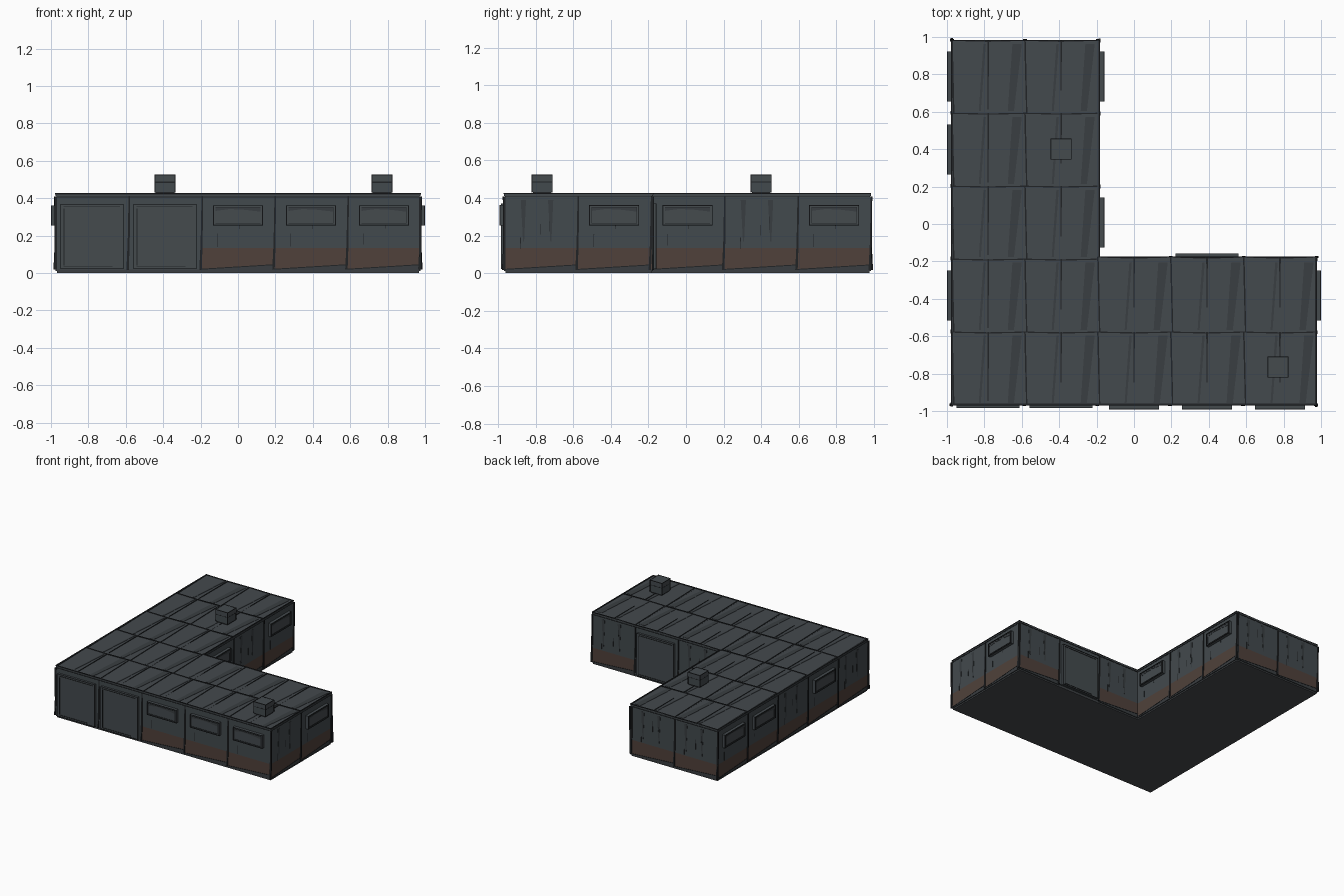
import bpy, bmesh, random
from mathutils import Vector

if "Cube" in bpy.data.objects:
    bpy.data.objects.remove(bpy.data.objects["Cube"])

random.seed(4)
BAY, X0, Y0 = 0.39, -0.975, -0.967
WALL_TOP, RUST_TOP = 0.408, 0.135
LIP = 0.011  # the inner corner sits slightly off the bay grid

COLOURS = {
    "wall grey": (0.055, 0.067, 0.075),
    "roof grey": (0.057, 0.067, 0.075),
    "roof streak": (0.042, 0.049, 0.054),
    "rust brown": (0.080, 0.053, 0.043),
    "seam black": (0.015, 0.017, 0.019),
    "skirt grey": (0.042, 0.048, 0.053),
    "panel grey": (0.058, 0.069, 0.076),
    "grime grey": (0.040, 0.047, 0.052),
    "floor grey": (0.063, 0.069, 0.075),
}
MATS = list(COLOURS)
for key, col in COLOURS.items():
    bpy.data.materials.new(key).diffuse_color = (*col, 1)

parts = {}


def prism(part, frame, pts, d0, d1, mat):
    """Extrude a counterclockwise outline from depth d0 to d1 along the frame normal."""
    o, u, v, n = frame
    if part not in parts:
        parts[part] = bmesh.new()
    bm = parts[part]
    back, front = ([bm.verts.new(o + u * a + v * b + n * d) for a, b in pts] for d in (d0, d1))
    k = len(pts)
    faces = [bm.faces.new(front), bm.faces.new(back[::-1])]
    for i in range(k):
        j = (i + 1) % k
        faces.append(bm.faces.new((front[i], back[i], back[j], front[j])))
    for f in faces:
        f.material_index = MATS.index(mat)


def box(part, frame, a0, a1, b0, b1, d0, d1, mat):
    prism(part, frame, [(a0, b0), (a1, b0), (a1, b1), (a0, b1)], d0, d1, mat)


def outline(part, frame, a0, a1, b0, b1, w, d0, d1):
    for r in ((a0, a1, b0, b0 + w), (a0, a1, b1 - w, b1),
              (a0, a0 + w, b0 + w, b1 - w), (a1 - w, a1, b0 + w, b1 - w)):
        box(part, frame, *r, d0, d1, "seam black")


def door(f):
    box("walls", f, 0, BAY, 0.02, WALL_TOP, -0.02, 0, "wall grey")
    a, b = 0.027, BAY - 0.027
    box("doors", f, a, b, 0.022, 0.37, 0, 0.015, "panel grey")
    outline("doors", f, a, b, 0.022, 0.37, 0.003, 0.015, 0.018)
    # inner seams of the shutter
    box("doors", f, a + 0.016, a + 0.020, 0.04, 0.345, 0.015, 0.018, "seam black")
    box("doors", f, a + 0.016, b - 0.02, 0.352, 0.356, 0.015, 0.018, "seam black")
    box("doors", f, a + 0.016, b - 0.06, 0.034, 0.038, 0.015, 0.018, "seam black")


def wall(f):
    # slanted skirt, rust band and upper cladding
    prism("walls", f, [(0, 0.012), (BAY, 0.012), (BAY, 0.046), (0, 0.022)], -0.02, 0, "skirt grey")
    prism("walls", f, [(0, 0.022), (BAY, 0.046), (BAY, RUST_TOP), (0, RUST_TOP)], -0.02, 0, "rust brown")
    box("walls", f, 0, BAY, RUST_TOP, WALL_TOP, -0.02, 0, "wall grey")
    prism("wall_cracks", f, [(0, 0.018), (BAY, 0.042), (BAY, 0.047), (0, 0.023)], 0, 0.002, "seam black")


def crack(f, a, z0, z1):
    prism("wall_cracks", f, [(a, z0), (a + 0.002, z0), (a + 0.004, z1), (a, z1)], 0, 0.002, "seam black")


def window(f):
    wall(f)
    a, b, z0, z1 = 0.062, 0.328, 0.255, 0.362
    box("windows", f, a, b, z0, z1, 0, 0.020, "panel grey")
    outline("windows", f, a, b, z0, z1, 0.004, 0.020, 0.025)
    outline("windows", f, a + 0.012, b - 0.012, z0 + 0.010, z1 - 0.010, 0.002, 0.020, 0.023)
    # worn shading under the upper rim
    prism("windows", f, [(a + 0.014, z1 - 0.030), (0.15, z1 - 0.020), (0.23, z1 - 0.024),
                         (b - 0.014, z1 - 0.034), (b - 0.014, z1 - 0.012), (a + 0.014, z1 - 0.012)],
          0.020, 0.022, "grime grey")
    crack(f, 0.085, 0.14, 0.21)
    crack(f, 0.20, 0.235, 0.255)


def plain(f):
    wall(f)
    for a in (0.19, 0.24):
        z = random.uniform(0.19, 0.26)
        crack(f, a, z, z + random.uniform(0.05, 0.10))
    crack(f, 0.085, 0.13, 0.19)
    # faint vertical grime
    for a in (0.10, 0.245):
        prism("wall_grime", f, [(a, 0.17), (a + 0.006, 0.17), (a + 0.016, 0.39), (a - 0.012, 0.39)],
              0, 0.0016, "grime grey")


def run(x, y, direction, kinds):
    """Place a row of bays, left to right as seen from outside."""
    u = Vector((*direction, 0))
    n = Vector((u.y, -u.x, 0))
    up = Vector((0, 0, 1))
    start = Vector((X0 + x, Y0 + y, 0))
    for i, kind in enumerate(kinds):
        f = (start + u * BAY * i, u, up, n)
        {"D": door, "W": window, "P": plain}[kind](f)
    for i in range(len(kinds) + 1):
        # leaning seam post between bays
        f = (start + u * BAY * i, u, up, n)
        prism("seam_posts", f, [(-0.012, 0.018), (0.001, 0.018), (0.006, 0.16), (0.008, WALL_TOP),
                                (0.000, WALL_TOP), (-0.005, 0.16)], -0.006, 0.006, "seam black")
    f = (start, u, up, n)
    box("wall_top_trim", f, 0, BAY * len(kinds), WALL_TOP - 0.003, WALL_TOP + 0.001, 0, 0.002, "seam black")


S, M = 5 * BAY, 2 * BAY
run(0, 0, (1, 0), "DDWWW")
run(S, 0, (0, 1), "PW")
run(S, M + LIP, (-1, 0), "PDP")
run(M + LIP, M, (0, 1), "WPW")
run(M, S, (-1, 0), "PP")
run(0, S, (0, -1), "WWPWP")

# L-shaped foundation, floor and roof deck
FLAT = (Vector((X0, Y0, 0)), Vector((1, 0, 0)), Vector((0, 1, 0)), Vector((0, 0, 1)))


def l_shape(e):
    m = M + LIP + e
    return [(-e, -e), (S + e, -e), (S + e, m), (m, m), (m, S + e), (-e, S + e)]


prism("floor", FLAT, l_shape(-0.006), 0, 0.006, "floor grey")
prism("foundation", FLAT, l_shape(-0.007), 0.006, 0.03, "skirt grey")
prism("roof_deck", FLAT, l_shape(-0.004), WALL_TOP - 0.01, 0.416, "wall grey")

# roof sheets, two to each bay
for row in range(5):
    for col in range(5):
        if row > 1 and col > 1:
            continue
        a, b = col * BAY, row * BAY
        ex = LIP if col == 1 and row > 1 else 0
        ey = LIP if row == 1 and col > 1 else 0
        for half in (0, 1):
            l = a + half * BAY / 2
            top = 0.423 - 0.001 * half
            box("roof_sheets", FLAT, l, l + BAY / 2 + ex * half, b, b + BAY + ey, 0.412, top, "roof grey")
            # tapering grime streaks
            s = l + (0.105 if half else 0.145)
            w = 0.055 if half else 0.018
            prism("roof_streaks", FLAT, [(s, b + 0.01), (s + w * 0.6, b + 0.01), (s + w + 0.02, b + 0.37),
                                         (s + 0.025, b + 0.37)], top - 0.002, top + 0.002, "roof streak")
        # overlap seams
        m = a + BAY / 2
        seam_len = 0.37 if col == 0 else 0.27
        t = b + BAY + ey
        prism("roof_seams", FLAT, [(m - 0.002, t - seam_len), (m + 0.002, t - seam_len),
                                   (m + 0.005, t), (m - 0.004, t)], 0.42, 0.4265, "seam black")
        prism("roof_seams", FLAT, [(a + 0.008, b), (a + 0.015, b), (a + 0.006, t),
                                   (a - 0.002, t)], 0.42, 0.4265, "seam black")
        prism("roof_seams", FLAT, [(a, t - 0.004), (m, t - 0.009), (a + BAY, t - 0.004),
                                   (a + BAY, t + 0.002), (m, t - 0.002), (a, t + 0.002)], 0.420, 0.427, "seam black")

# thin trim on the outer roof rims
R = M + LIP
for a0, a1, b0, b1 in ((0, S, -0.003, 0.006), (S - 0.006, S + 0.003, 0, R),
                       (R - 0.006, R + 0.003, R, S), (-0.003, 0.005, 0, S)):
    box("roof_edge", FLAT, a0, a1, b0, b1, 0.421, 0.427, "seam black")

# roof vents: neck, body, lid and dark edges
for x, y in ((-0.39, 0.40), (0.77, -0.765)):
    f = (Vector((x, y, 0)), *FLAT[1:])
    for r, z0, z1, mat in ((0.050, 0.42, 0.435, "seam black"), (0.052, 0.432, 0.482, "wall grey"),
                           (0.051, 0.481, 0.486, "seam black"), (0.055, 0.485, 0.524, "panel grey")):
        box("roof_vents", f, -r, r, -r, r, z0, z1, mat)
    outline("roof_vents", f, -0.056, 0.056, -0.056, 0.056, 0.004, 0.521, 0.526)
    outline("roof_vents", f, -0.056, 0.056, -0.056, 0.056, 0.004, 0.484, 0.488)
    for sx in (-1, 1):
        for sy in (-1, 1):
            cx, cy = sx * 0.0535, sy * 0.0535
            box("roof_vents", f, cx - 0.0025, cx + 0.0025, cy - 0.0025, cy + 0.0025, 0.43, 0.524, "seam black")

for name, bm in parts.items():
    mesh = bpy.data.meshes.new(name)
    bm.to_mesh(mesh)
    bm.free()
    for key in MATS:
        mesh.materials.append(bpy.data.materials[key])
    bpy.context.collection.objects.link(bpy.data.objects.new(name, mesh))

for m in bpy.data.materials:
    if m.users and not m.is_grease_pencil:
        m.use_nodes = True
        m.node_tree.nodes["Principled BSDF"].inputs["Base Color"].default_value = m.diffuse_color
